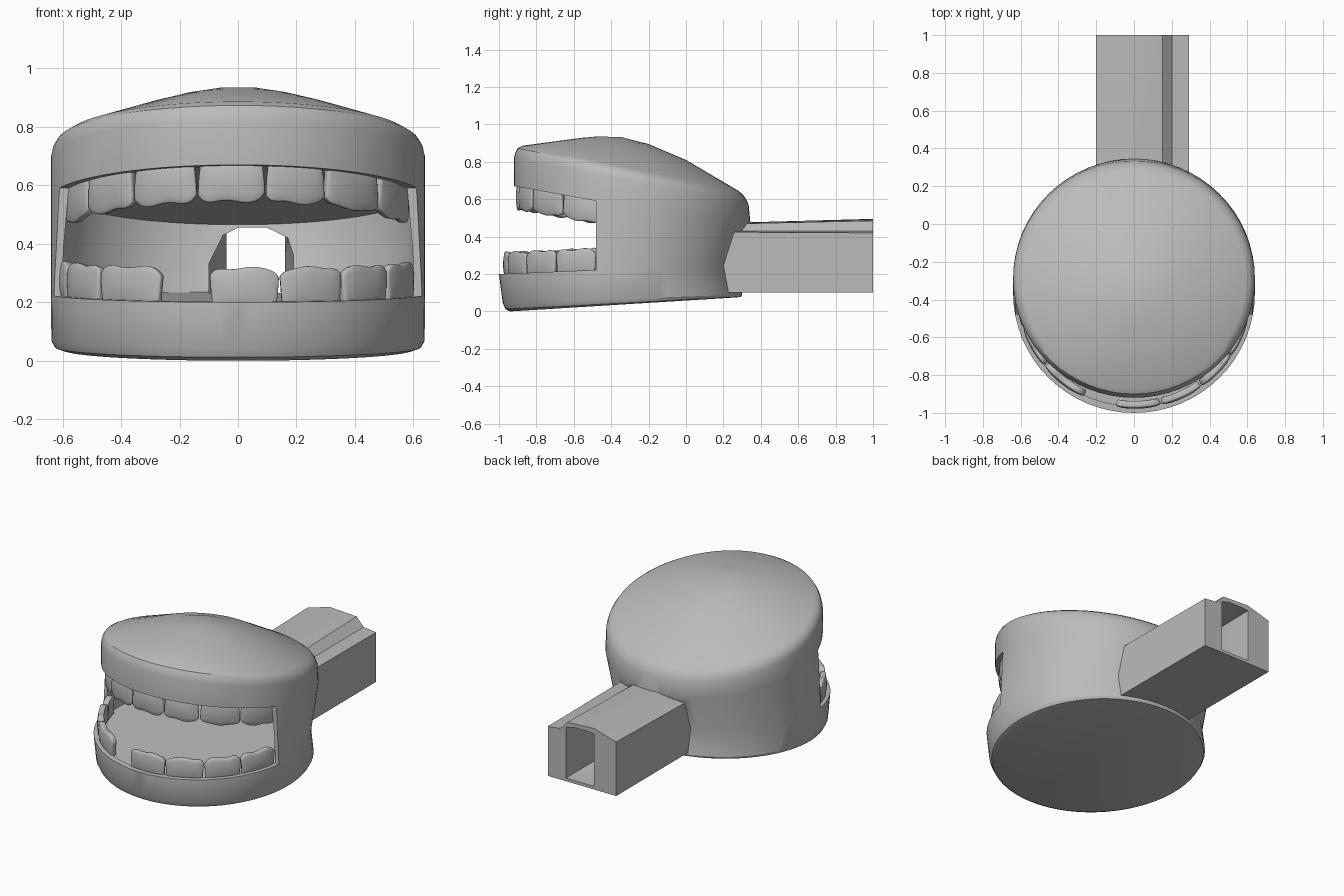
import bpy, bmesh, math

if "Cube" in bpy.data.objects:
    bpy.data.objects.remove(bpy.data.objects["Cube"], do_unlink=True)

grey = bpy.data.materials.new("plain grey")
grey.use_nodes = True
grey.diffuse_color = (0.5, 0.5, 0.5, 1)
grey.node_tree.nodes["Principled BSDF"].inputs["Base Color"].default_value = (0.5, 0.5, 0.5, 1)

SEGMENTS = 64


def lip_z(y):
    return 0.67 - 0.18 * (y + 0.92)


def rim_z(y):
    return 0.2 + 0.042 * (y + 1)


def finish(bm, name):
    bmesh.ops.recalc_face_normals(bm, faces=bm.faces)
    mesh = bpy.data.meshes.new(name)
    bm.to_mesh(mesh)
    bm.free()
    obj = bpy.data.objects.new(name, mesh)
    bpy.context.collection.objects.link(obj)
    mesh.materials.append(grey)
    return obj


def loft(name, rings):
    """Skin a stack of equal point rings and cap both ends."""
    bm = bmesh.new()
    loops = [[bm.verts.new(p) for p in ring] for ring in rings]
    n = len(loops[0])
    for a, b in zip(loops, loops[1:]):
        for i in range(n):
            j = (i + 1) % n
            bm.faces.new((a[i], a[j], b[j], b[i]))
    bm.faces.new(loops[0])
    bm.faces.new(loops[-1])
    return finish(bm, name)


def oval(front, back, z_front, z_back, half_width):
    """Tilted oval ring running from front to back."""
    ring = []
    for i in range(SEGMENTS):
        t = 2 * math.pi * i / SEGMENTS
        k = 0.5 - 0.5 * math.cos(t)
        ring.append((half_width * math.sin(t), front + (back - front) * k,
                     z_front + (z_back - z_front) * k))
    return ring


def section(points, y, lift=0.0):
    return [(x, y, z + (lift if z > 0.4 else 0)) for x, z in points]


def activate(obj):
    bpy.ops.object.select_all(action="DESELECT")
    bpy.context.view_layer.objects.active = obj
    obj.select_set(True)


def combine(obj, other, operation):
    mod = obj.modifiers.new(operation, "BOOLEAN")
    mod.operation = operation
    mod.solver = "EXACT"
    mod.object = other
    activate(obj)
    bpy.ops.object.modifier_apply(modifier=mod.name)
    bpy.data.objects.remove(other, do_unlink=True)


def smooth(obj, degrees):
    activate(obj)
    bpy.ops.object.shade_smooth_by_angle(angle=math.radians(degrees))


# Rounded head, from the flat underside up to the low dome
head = loft("head", [
    oval(-0.94, 0.27, 0.0, 0.075, 0.60),
    oval(-0.965, 0.295, 0.012, 0.078, 0.625),
    oval(-0.98, 0.30, 0.045, 0.09, 0.638),
    oval(-1.0, 0.27, 0.2, 0.25, 0.64),
    oval(-0.92, 0.345, 0.665, 0.47, 0.64),
    oval(-0.92, 0.335, 0.82, 0.57, 0.64),
    oval(-0.912, 0.322, 0.85, 0.60, 0.633),
    oval(-0.90, 0.305, 0.873, 0.625, 0.618),
    oval(-0.875, 0.28, 0.886, 0.645, 0.59),
    oval(-0.65, 0.0, 0.916, 0.81, 0.33),
    oval(-0.56, -0.2, 0.928, 0.895, 0.18),
    oval(-0.48, -0.35, 0.935, 0.933, 0.06),
])

# Neck bar behind the head
neck_profile = [(0.29, 0.1), (0.29, 0.42), (0.2, 0.425), (0.15, 0.46),
                (-0.04, 0.465), (-0.2, 0.425), (-0.2, 0.1)]
neck_end = [(0.29, 0.1), (0.29, 0.42), (0.2, 0.43), (0.15, 0.485),
            (-0.04, 0.495), (-0.2, 0.45), (-0.2, 0.1)]
neck = loft("neck", [section(neck_profile, 0.1, 0.005), section(neck_end, 1.0)])
combine(head, neck, "UNION")

# Open front of the mouth, between the two jaws
opening = [(-1.3, rim_z(-1.3)), (-0.48, rim_z(-0.48)),
           (-0.48, lip_z(-0.48)), (-1.3, lip_z(-1.3))]
front_cut = loft("mouth_opening_cutter", [[(x, y, z) for y, z in opening] for x in (-1, 1)])
combine(head, front_cut, "DIFFERENCE")

# Inside of the mouth, with a thin wall left around it
cavity = loft("mouth_cavity_cutter", [
    oval(-0.965, 0.2, 0.19, 0.235, 0.61),
    oval(-0.93, 0.25, 0.4, 0.36, 0.615),
    oval(-0.885, 0.27, 0.675, 0.465, 0.605),
])
combine(head, cavity, "DIFFERENCE")

# Throat passage through the neck
arch = [(-0.1, 0.21), (-0.1, 0.33), (-0.05, 0.43), (0, 0.455),
        (0.1, 0.455), (0.17, 0.42), (0.19, 0.36), (0.19, 0.21)]
slot = [(-0.04, 0.12), (-0.04, 0.33), (-0.04, 0.45), (0, 0.455),
        (0.1, 0.455), (0.16, 0.44), (0.16, 0.36), (0.16, 0.12)]
throat = loft("throat_cutter", [section(arch, 0.1), section(arch, 0.25),
                                section(slot, 0.4), section(slot, 1.1, 0.01)])
combine(head, throat, "DIFFERENCE")
smooth(head, 32)


# Teeth: curved plates with rounded, slightly wavy biting edges
def tooth(name, start, end, radius, centre_y, base, height, phase):
    bm = bmesh.new()
    cols, rows = 14, 5
    grid = []
    for r in range(rows + 1):
        row = []
        for c in range(cols + 1):
            u = 2 * c / cols - 1
            v = r / rows
            taper = 0.93 + 0.07 * v
            a = math.radians((start + end) / 2 + u * taper * (end - start) / 2)
            rad = radius + 0.008 * math.sin(math.pi * v) * (1 - u ** 4)
            x, y = rad * math.sin(a), centre_y - rad * math.cos(a)
            edge = 1 - 0.2 * abs(u) ** 7 + 0.035 * math.cos(5 * u + phase)
            row.append(bm.verts.new((x, y, base(y) + height * v * edge)))
        grid.append(row)
    for lo, hi in zip(grid, grid[1:]):
        for c in range(cols):
            bm.faces.new((lo[c], lo[c + 1], hi[c + 1], hi[c]))
    obj = finish(bm, name)
    plate = obj.modifiers.new("thickness", "SOLIDIFY")
    plate.thickness = 0.035
    plate.offset = 0
    edge = obj.modifiers.new("soft edges", "BEVEL")
    edge.width = 0.007
    edge.segments = 2
    edge.limit_method = "ANGLE"
    edge.angle_limit = math.radians(50)
    smooth(obj, 40)


# One lower tooth is missing, so the lower row has a gap
lower_spans = [(-82, -72), (-72, -50.5), (-50, -25.5),
               (-9, 13.2), (13.8, 35.2), (35.8, 56), (56.5, 78)]
upper_spans = [(-78, -59), (-58.5, -37), (-36.3, -13.8), (-13.2, 8.8),
               (9.3, 29.5), (30.2, 53), (53.5, 76)]
for i, (s, e) in enumerate(lower_spans):
    tooth(f"lower_tooth_{i + 1}", s, e, 0.598, -0.355,
          lambda y: rim_z(y) - 0.012, 0.125, i * 1.7)
for i, (s, e) in enumerate(upper_spans):
    tooth(f"upper_tooth_{i + 1}", s, e, 0.585, -0.3,
          lambda y: lip_z(y) + 0.012, -0.13, i * 1.3)
